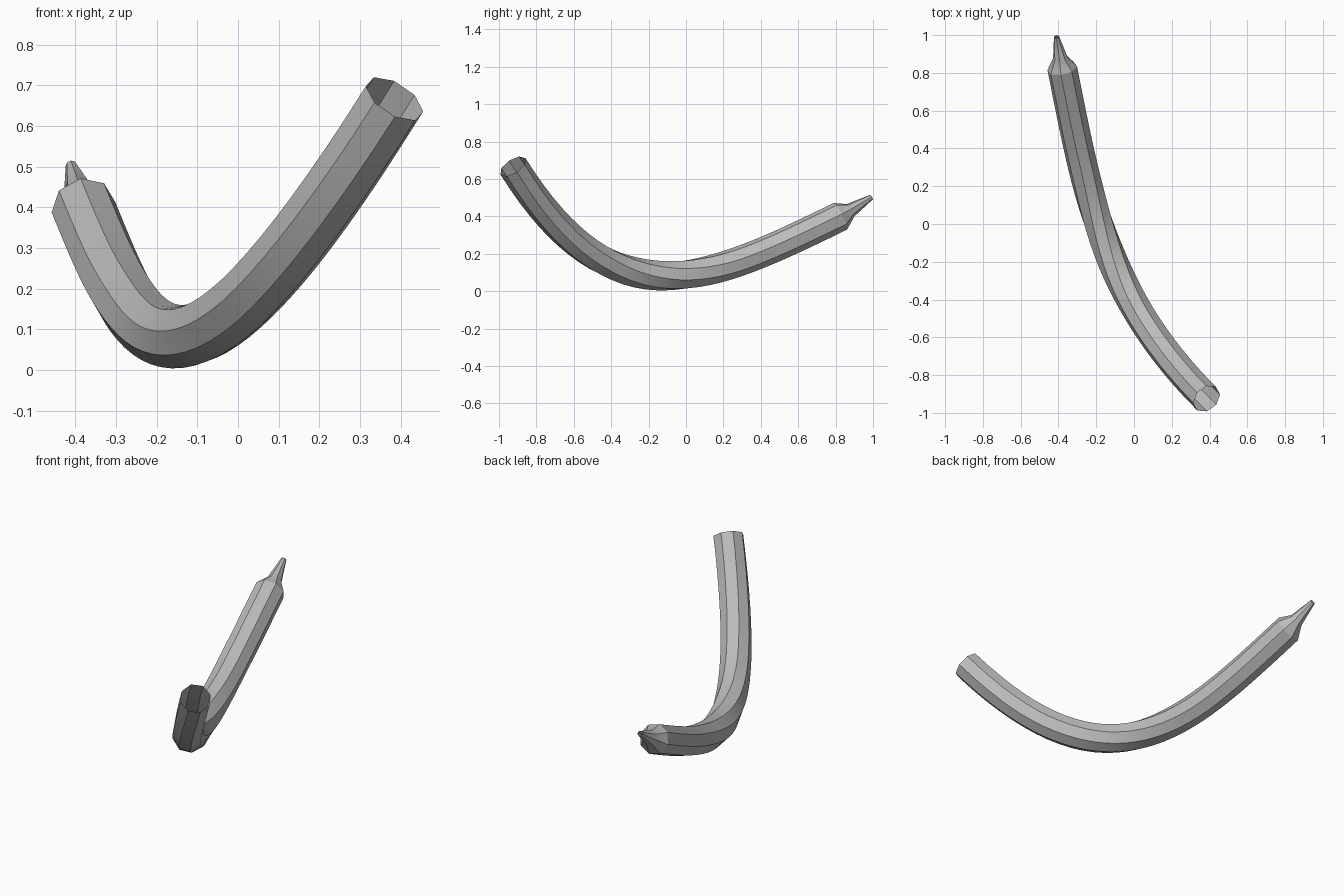
import bpy, bmesh, math
from mathutils import Vector
from mathutils.geometry import interpolate_bezier

SIDES = 8
RADIUS = 0.08
STEPS = 32

cube = bpy.data.objects.get("Cube")
if cube:
    bpy.data.objects.remove(cube, do_unlink=True)

# Single plain grey
grey = bpy.data.materials.new("grey")
grey.use_nodes = True
grey.diffuse_color = (0.5, 0.5, 0.5, 1)
grey.node_tree.nodes["Principled BSDF"].inputs["Base Color"].default_value = (0.5, 0.5, 0.5, 1)


def add_ring(bm, centre, tangent, radius, angle):
    """Octagonal ring across the tangent, measured from straight up."""
    side = tangent.cross(Vector((0, 0, 1))).normalized()
    up = side.cross(tangent).normalized()
    ring = []
    for i in range(SIDES):
        a = angle + math.tau * i / SIDES
        ring.append(bm.verts.new(centre + radius * (up * math.cos(a) + side * math.sin(a))))
    return ring


# Centreline of the bent barrel, from the open front end to the collar
path = interpolate_bezier(Vector((0.385, -0.925, 0.667)), Vector((-0.155, -0.385, -0.197)),
                          Vector((-0.24, 0.125, 0.06)), Vector((-0.38, 0.825, 0.40)), STEPS + 1)

bm = bmesh.new()
rings = []
start_angle = math.radians(-10)
for i, point in enumerate(path):
    tangent = (path[min(i + 1, STEPS)] - path[max(i - 1, 0)]).normalized()
    # One-side twist, concentrated at the bottom of the bend
    s = min(max((i / STEPS - 0.25) / 0.5, 0), 1)
    angle = start_angle + math.tau / SIDES * s * s * (3 - 2 * s)
    rings.append(add_ring(bm, point, tangent, RADIUS, angle))

# Neck and narrow tip beyond the collar
tip_direction = Vector((-0.15, 0.84, 0.52)).normalized()
for centre, radius in ((Vector((-0.39, 0.88, 0.433)), 0.039),
                       (Vector((-0.41, 0.992, 0.503)), 0.014)):
    rings.append(add_ring(bm, centre, tip_direction, radius, angle))

# Skin, left open at the ends
for a, b in zip(rings, rings[1:]):
    for i in range(SIDES):
        j = (i + 1) % SIDES
        bm.faces.new((a[i], a[j], b[j], b[i]))
bmesh.ops.recalc_face_normals(bm, faces=bm.faces)

mesh = bpy.data.meshes.new("bent_tube")
bm.to_mesh(mesh)
bm.free()
mesh.materials.append(grey)
tube = bpy.data.objects.new("bent_tube", mesh)
bpy.context.collection.objects.link(tube)

# Smooth along the length, crisp along the eight ridges
bpy.context.view_layer.objects.active = tube
tube.select_set(True)
bpy.ops.object.shade_smooth_by_angle(angle=math.radians(25))
